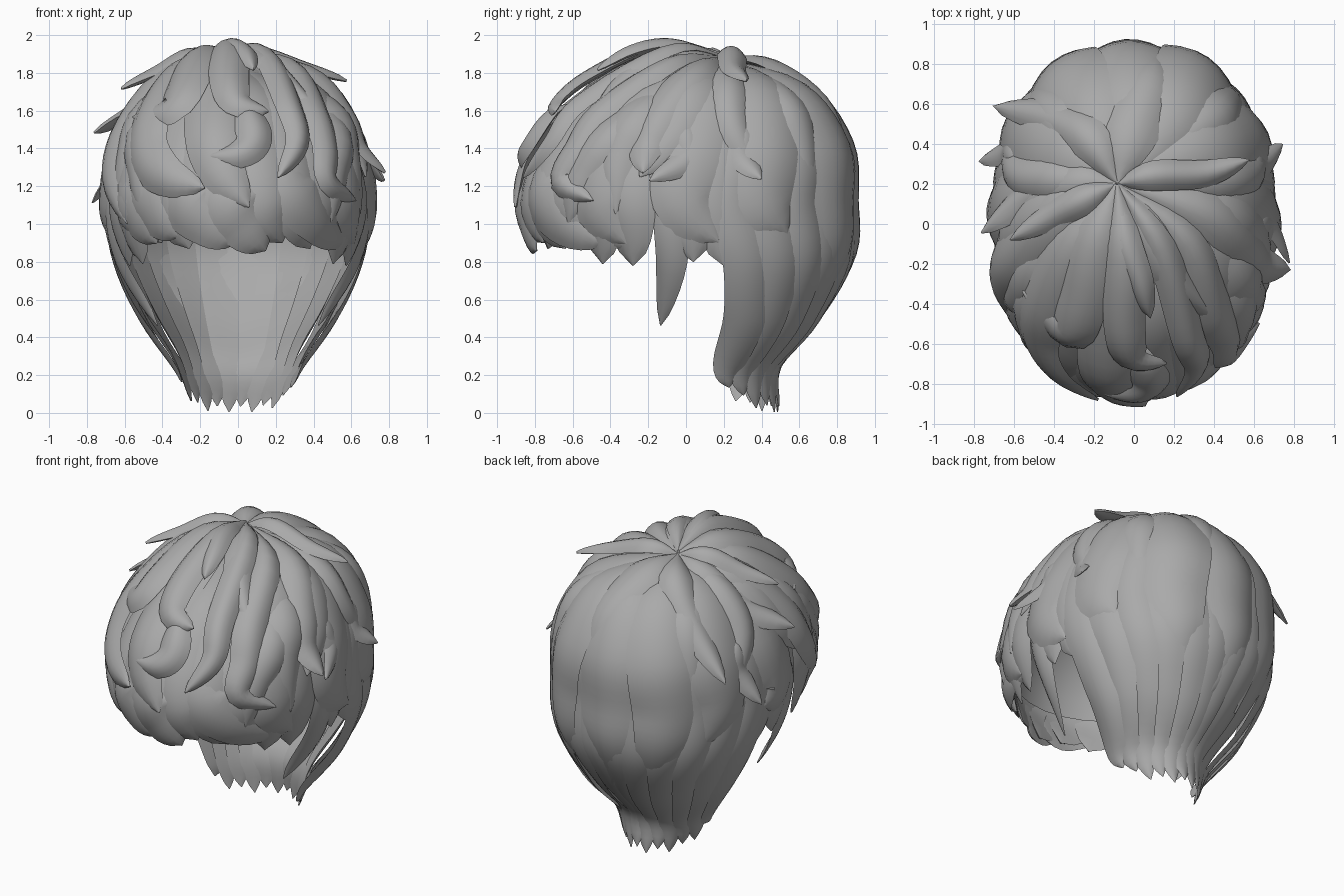
import bpy, bmesh, math, random
from mathutils import Vector

if "Cube" in bpy.data.objects:
    bpy.data.objects.remove(bpy.data.objects["Cube"])

random.seed(4)
RX, RY, RZ, ZC = 0.69, 0.86, 0.77, 1.1      # dome of the hairstyle
LEAN = 0.17                                 # the dome leans back as it rises
# below the dome: height, half width, centre y, front depth, back depth
LEVELS = [(1.1, .69, 0, .86, .86), (.8, .65, .12, .90, .74), (.5, .52, .19, .70, .50),
          (.2, .31, .13, .50, .32), (-.1, .22, .12, .40, .32)]

hair = bpy.data.materials.new("hair_grey")
hair.diffuse_color = (0.4, 0.4, 0.4, 1)
hair.use_nodes = True
hair.node_tree.nodes["Principled BSDF"].inputs["Base Color"].default_value = hair.diffuse_color


def level(z):
    """Half width, centre y, front depth and back depth at a height."""
    if z >= ZC:
        s = math.sqrt(max(0, 1 - ((z - ZC) / RZ) ** 2))
        return RX * s, LEAN * (z - ZC), RY * s, RY * s
    for a, b in zip(LEVELS, LEVELS[1:]):
        if z >= b[0]:
            k = (a[0] - z) / (a[0] - b[0])
            return tuple(p + (q - p) * k for p, q in zip(a[1:], b[1:]))
    return LEVELS[-1][1:]


def root(v):
    return math.sqrt(max(0.0, v))


def polar(az, z):
    """Point on the surface at an angle; the back is a little squarer."""
    rx, cy, f, b = level(z)
    c, s = math.cos(math.radians(az)), math.sin(math.radians(az))
    if s > 0:
        e = 1 - .14 * min(1, max(0, (z - .5) / .5))
        c, s = math.copysign(abs(c) ** e, c), s ** e
    return Vector((rx * c, cy + (b if s > 0 else f) * s, z))


def front(x, z):
    rx, cy, f, b = level(z)
    return Vector((x, cy - f * root(1 - (x / rx) ** 2), z))


def side(sign, y, z):
    rx, cy, f, b = level(z)
    r = b if y > cy else f
    return Vector((sign * rx * root(1 - ((y - cy) / r) ** 2), y, z))


def top(x, y):
    z = 1.6
    for _ in range(12):
        z = ZC + RZ * root(1 - (x / RX) ** 2 - ((y - LEAN * (z - ZC)) / RY) ** 2)
    return Vector((x, y, z))


CROWN = top(-.08, .2)


def outward(p):
    cy = level(min(p.z, ZC + RZ))[1]
    return Vector((p.x / RX ** 2, (p.y - cy) / RY ** 2, max(0, p.z - ZC) / RZ ** 2)).normalized()


def smooth_path(pts, n=5):
    """Catmull-Rom curve through the control points."""
    q = [2 * pts[0] - pts[1]] + pts + [2 * pts[-1] - pts[-2]]
    out = []
    for i in range(1, len(q) - 2):
        a, b, c, d = q[i - 1:i + 3]
        for j in range(n):
            t = j / n
            out.append(.5 * (2 * b + (c - a) * t + (2 * a - 5 * b + 4 * c - d) * t * t
                             + (3 * b - a - 3 * c + d) * t ** 3))
    return out + [pts[-1]]


def lock(name, pts, width, lift=0.0, thick=.035, p=4):
    """Leaf-shaped lock with an arched section, swept along a path."""
    path = smooth_path([Vector(v) for v in pts])
    n = len(path) - 1
    bm = bmesh.new()
    rings = []
    for i, c in enumerate(path):
        t = i / n
        tan = (path[min(i + 1, n)] - path[max(i - 1, 0)]).normalized()
        across = tan.cross(outward(c)).normalized()
        up = across.cross(tan).normalized()
        grow = math.sin(min(1, t / .4) * math.pi / 2)
        shape = (.1 + .9 * grow) * (1 - t ** p) ** .7
        w = max(width * shape, .003)
        h = thick * (.2 + .8 * shape)
        ring = []
        for s, k in [(-1, 0), (-.7, 1), (-.35, 1), (0, 1), (.35, 1), (.7, 1), (1, 0),
                     (.5, -.3), (0, -.35), (-.5, -.3)]:
            rise = h * (1 - s * s) if k > 0 else h * k
            rise += lift * min(1, t * 4 + .3) - (w * s) ** 2 / 1.4
            ring.append(bm.verts.new(c + across * w * s + up * rise))
        rings.append(ring)
    m = len(rings[0])
    for a, b in zip(rings, rings[1:]):
        for j in range(m):
            bm.faces.new((a[j], a[(j + 1) % m], b[(j + 1) % m], b[j]))
    bm.faces.new(rings[0])
    bm.faces.new(rings[-1])
    finish(name, bm)


def finish(name, bm):
    bmesh.ops.recalc_face_normals(bm, faces=bm.faces)
    me = bpy.data.meshes.new(name)
    bm.to_mesh(me)
    bm.free()
    me.materials.append(hair)
    me.polygons.foreach_set("use_smooth", [True] * len(me.polygons))
    me.set_sharp_from_angle(angle=math.radians(55))
    bpy.context.collection.objects.link(bpy.data.objects.new(name, me))


# Inner cap that closes gaps between the locks
bm = bmesh.new()
bmesh.ops.create_uvsphere(bm, u_segments=32, v_segments=20, radius=1)
bmesh.ops.delete(bm, geom=[v for v in bm.verts if v.co.z < -.01], context='VERTS')
for v in bm.verts:
    z = v.co.z * RZ * .97
    v.co = Vector((v.co.x * RX * .97, v.co.y * RY * .97 + LEAN * z, ZC + z))
finish("inner_cap", bm)

# Long back locks that narrow to pointed tips at the nape
for i in range(12):
    az = 14 + i * 152 / 11
    edge = abs(az - 90) / 76
    tip = .005 + .13 * edge ** 4 + .03 * (i % 2)
    lock("back_lock", [CROWN] + [polar(az, z) for z in (1.7, 1.4, 1.1, .8, .5, .25)]
         + [polar(az + 4, tip) + Vector((0, .05 * (1 - edge), 0))], .135, .0, .025, 4.5)

# Sides above the ears and the pointed sideburns
for s in (1, -1):
    for y, z in ((.18, .78), (.02, .80), (-.3, .78), (-.46, .79)):
        lock("side_lock", [CROWN, side(s, y * .5 + .05, 1.68), side(s, y, 1.4), side(s, y, 1.1),
                           side(s, y + .02, z)], .15, .0, .03, 9)
    lock("sideburn", [side(s, -.08, 1.4), side(s, -.08, 1.1), side(s, -.08, .8),
                      side(s, -.14, .46)], .10, -.01, .025, 4)

# Fringe, swept slightly to one side
for i in range(9):
    az = -152 + i * 14.5
    lock("fringe_lock", [CROWN, polar(az, 1.7), polar(az, 1.4), polar(az + 2, 1.12),
                         polar(az + 10, .87 + .03 * (i % 2))], .17, .0, .035, 8)
for x, z, tx, tz in ((-.5, 1.2, -.3, .93), (-.28, 1.15, .0, .9), (-.05, 1.15, .14, .86),
                     (.28, 1.2, .55, .9), (-.58, 1.2, -.42, .9)):
    lock("fringe_tip", [front(x * .8, 1.5), front(x, z), front((x + tx) / 2, z * .45 + tz * .55),
                        front(tx, tz)], .16, .015, .035, 5)

# Middle layer of long leaf-shaped locks around the back and sides
for i in range(9):
    az = -30 + i * 30
    d = random.uniform(-4, 4)
    back = 30 < az < 150
    turn = 6 if az < 90 else -6
    pts = [CROWN, polar(az, 1.72), polar(az + d, 1.42), polar(az + d, 1.12)]
    if back:
        pts += [polar(az + d, .85), polar(az + d + turn, .55 + random.uniform(-.08, .08))]
    else:
        pts += [polar(az + d + turn, .98 + random.uniform(-.1, .06))]
    lock("middle_lock", pts, .22, .015, .04, 4)

# Overlapping locks on both sides
for s in (1, -1):
    for a, b, c, w in (((.04, 1.72), (-.06, 1.5), (-.24, 1.24), .16),
                       ((.22, 1.72), (.25, 1.5), (.41, 1.18), .11),
                       ((.5, 1.65), (.6, 1.4), (.62, 1.02), .13),
                       ((-.2, 1.6), (-.36, 1.35), (-.36, 1.05), .14),
                       ((-.32, 1.52), (-.55, 1.25), (-.6, 1.0), .12)):
        lock("side_overlap", [CROWN.lerp(side(s, *a), .1), side(s, *a), side(s, *b),
                              side(s, *c)], w, .03, .045)

# Curled locks over the forehead
curls = [
    ([CROWN, top(-.28, -.1), front(-.42, 1.55), front(-.44, 1.36), front(-.34, 1.24),
      front(-.15, 1.18)], .16, .06),
    ([CROWN, top(-.18, -.1), front(-.24, 1.68), front(-.31, 1.56), front(-.5, 1.52)], .14, .08),
    ([CROWN, top(-.04, -.15), front(-.04, 1.68), front(.0, 1.57), front(.15, 1.53)], .11, .10),
    ([front(.0, 1.62), front(.06, 1.5), front(.07, 1.4), front(.0, 1.34), front(-.15, 1.33)],
     .10, .08),
    ([CROWN, top(.12, -.1), front(.24, 1.58), front(.28, 1.4), front(.18, 1.22)], .09, .07),
    ([CROWN, top(.25, -.08), front(.38, 1.56), front(.43, 1.38), front(.44, 1.22),
      front(.58, 1.12)], .11, .05),
    ([CROWN, top(.35, .05), side(1, -.12, 1.55), side(1, -.2, 1.38), (.75, -.22, 1.24)],
     .13, .04),
    ([CROWN, top(-.08, -.2), front(-.12, 1.5), front(-.08, 1.28), front(.06, 1.08)], .17, .05),
    ([CROWN, top(-.35, .05), side(-1, -.15, 1.5), side(-1, -.28, 1.25), side(-1, -.48, 1.0)],
     .15, .045),
]
for pts, w, lift in curls:
    lock("forehead_curl", pts, w, lift, .05)

# Raised petals and flicks radiating from the crown
petals = [
    ([CROWN, (-.04, -.08, 1.92), (.03, -.28, 1.89), (.08, -.46, 1.80)], .08),
    ([CROWN, (.08, -.05, 1.88), (.2, -.28, 1.79), (.42, -.48, 1.57)], .10),
    ([CROWN, (.1, .24, 1.88), (.35, .25, 1.80), (.57, .32, 1.74)], .08),
    ([CROWN, (-.25, .12, 1.87), (-.42, .03, 1.78), (-.61, -.08, 1.70)], .08),
    ([CROWN, top(-.3, .2), top(-.53, .12), (-.75, -.05, 1.47)], .11),
    ([CROWN, top(-.22, .42) + Vector((0, 0, .03)), top(-.42, .53) + Vector((0, 0, .04)),
      (-.69, .58, 1.32)], .11),
    ([CROWN, top(-.02, .45), top(.08, .7), polar(83, 1.35)], .15),
]
for pts, w in petals:
    lock("crown_petal", pts, w, .015, .05)

# Small side tips that break the outline
for tip, y, z in (((.75, -.2, 1.22), 0, 1.45), ((.72, .4, 1.22), .3, 1.45),
                  ((-.75, .3, 1.1), .35, 1.4)):
    s = 1 if tip[0] > 0 else -1
    lock("outline_tip", [side(s, y * .8, z + .1), side(s, y, z), side(s, y, z - .12), tip],
         .09, .025, .035)
